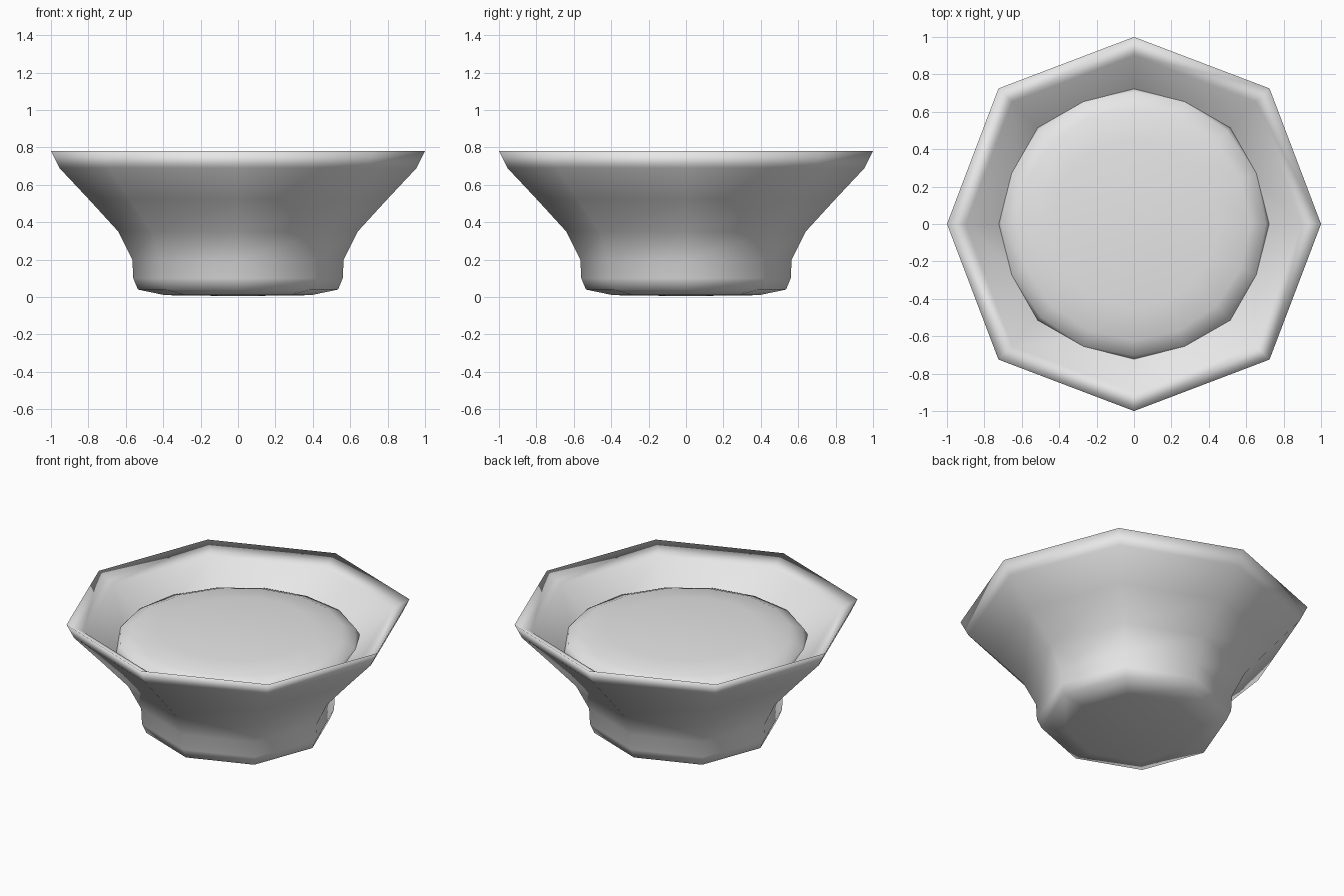
import bpy, bmesh
from math import sin, cos, pi

cube = bpy.data.objects.get("Cube")
if cube:
    bpy.data.objects.remove(cube, do_unlink=True)

# One pale grey for every part
grey = bpy.data.materials.new("pale_grey")
grey.use_nodes = True
colour = (0.8, 0.8, 0.8, 1)
grey.diffuse_color = colour
grey.node_tree.nodes["Principled BSDF"].inputs["Base Color"].default_value = colour


def lathe(name, profile, sides, scales):
    """Spin (radius, height) points into a closed faceted solid.
    The scales repeat around the ring to shape its corners."""
    bm = bmesh.new()
    rings = []
    for r, z in profile:
        if r == 0:
            rings.append([bm.verts.new((0, 0, z))] * sides)
            continue
        ring = []
        for i in range(sides):
            a = 2 * pi * i / sides
            s = r * scales[i % len(scales)]
            ring.append(bm.verts.new((s * cos(a), s * sin(a), z)))
        rings.append(ring)
    for low, high in zip(rings, rings[1:]):
        for i in range(sides):
            j = (i + 1) % sides
            corners = list(dict.fromkeys((low[i], low[j], high[j], high[i])))
            bm.faces.new(corners).smooth = True
    bmesh.ops.recalc_face_normals(bm, faces=bm.faces)
    mesh = bpy.data.meshes.new(name)
    bm.to_mesh(mesh)
    bm.free()
    mesh.materials.append(grey)
    obj = bpy.data.objects.new(name, mesh)
    bpy.context.collection.objects.link(obj)
    return obj


# Flared eight-sided bowl: base, outer wall, rim, inner wall, floor
lathe("bowl", [
    (0, 0.005), (0.39, 0.01), (0.535, 0.04), (0.56, 0.1), (0.565, 0.2),
    (0.64, 0.35), (0.8, 0.525), (0.955, 0.69), (1, 0.78),
    (0.9, 0.725), (0.62, 0.5), (0.5, 0.36), (0.46, 0.2), (0, 0.12),
], 8, (1, 1.025))

# Softly domed round filling that meets the inner wall
lathe("filling", [
    (0, 0.18), (0.44, 0.24), (0.54, 0.4), (0.7, 0.52), (0.735, 0.56),
    (0.705, 0.615), (0.62, 0.65), (0.45, 0.67), (0, 0.68),
], 16, (1,))
